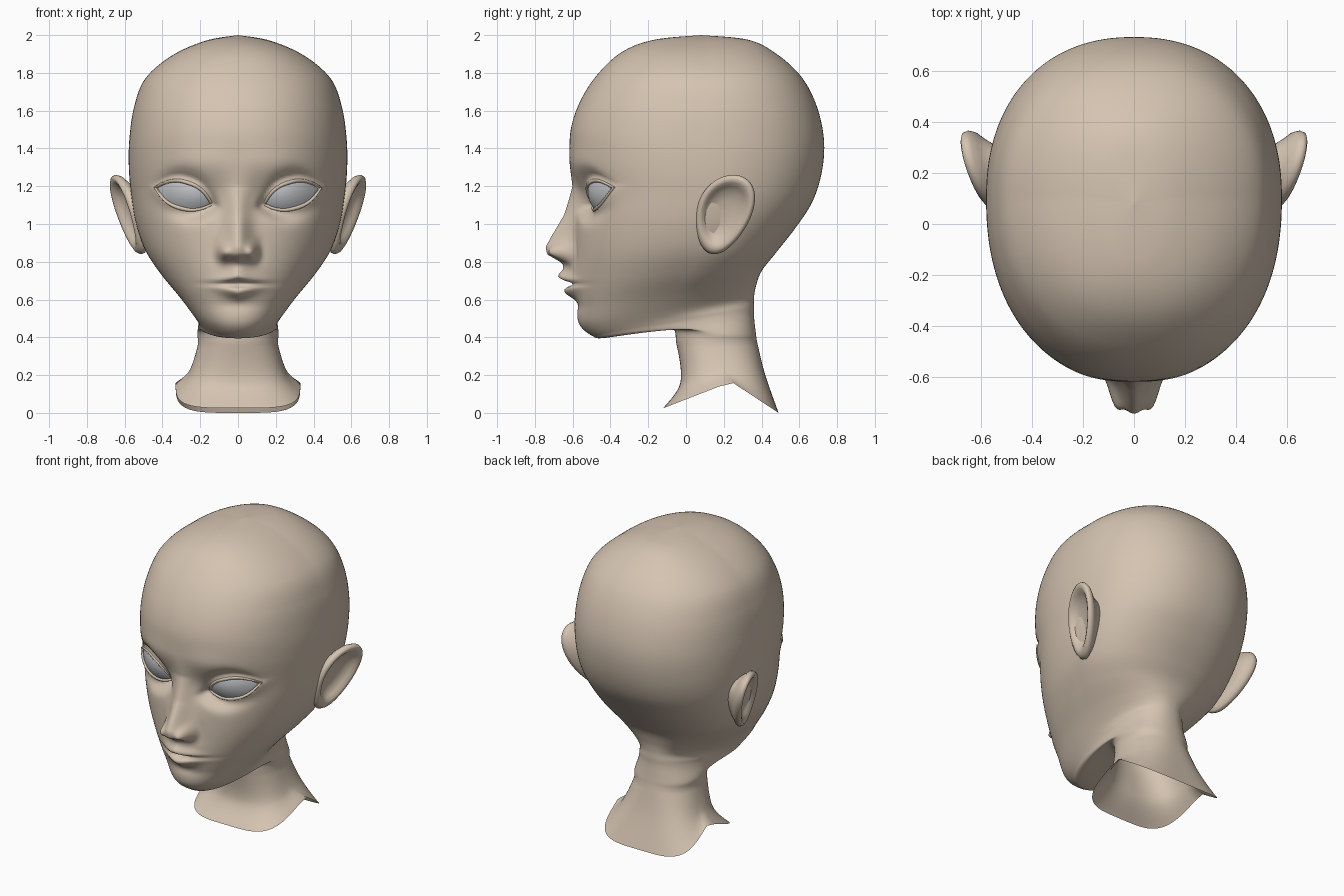
import bpy, bmesh, math
from mathutils import Vector

cube = bpy.data.objects.get("Cube")
if cube:
    bpy.data.objects.remove(cube, do_unlink=True)


def material(name, colour):
    mat = bpy.data.materials.new(name)
    mat.use_nodes = True
    mat.diffuse_color = (*colour, 1)
    mat.node_tree.nodes["Principled BSDF"].inputs["Base Color"].default_value = (*colour, 1)
    return mat


skin = material("warm_skin", (.66, .55, .44))
eye_grey = material("eye_grey", (.52, .53, .55))


def grid(name, rows, mat, wrap=False):
    """Skin a stack of closed rings into one smooth mesh."""
    bm = bmesh.new()
    rings = [[bm.verts.new(p) for p in row] for row in rows]
    pairs = list(zip(rings, rings[1:]))
    if wrap:
        pairs.append((rings[-1], rings[0]))
    for a, b in pairs:
        for i in range(len(a)):
            j = (i + 1) % len(a)
            bm.faces.new((a[i], a[j], b[j], b[i]))
    bmesh.ops.remove_doubles(bm, verts=bm.verts, dist=1e-5)
    bmesh.ops.recalc_face_normals(bm, faces=bm.faces)
    mesh = bpy.data.meshes.new(name)
    bm.to_mesh(mesh)
    bm.free()
    mesh.materials.append(mat)
    for face in mesh.polygons:
        face.use_smooth = True
    obj = bpy.data.objects.new(name, mesh)
    bpy.context.collection.objects.link(obj)
    return obj


def gauss(value, centre, width):
    return math.exp(-((value - centre) / width) ** 2 / 2)


def bump(x, z, cx, cz, wx, wz, height):
    return height * gauss(x, cx, wx) * gauss(z, cz, wz)


def catmull(p, t):
    i = min(int(t), len(p) - 2)
    f = t - i
    a, b, c, d = p[max(i - 1, 0)], p[i], p[i + 1], p[min(i + 2, len(p) - 1)]
    return [q + f / 2 * (r - o + f * (2 * o - 5 * q + 4 * r - s + f * (3 * (q - r) + s - o)))
            for o, q, r, s in zip(a, b, c, d)]


# Eye shape: a tilted almond lying on a shallow dome
EYE_X, EYE_Z, HALF = .2875, 1.1475, .149
COS, SIN = math.cos(.29), math.sin(.29)


def lid_height(u, upper):
    return (.072 if upper else .063) * (1 - abs(u) ** 2.4)


def eye_surface(x, z):
    return -.52 + 3 * (x - .22) ** 2 + 4 * (z - 1.17) ** 2


def eye_distance(x, z):
    dx, dz = x - EYE_X, z - EYE_Z
    v = dz * COS - dx * SIN
    return abs(v) - lid_height((dx * COS + dz * SIN) / HALF, v > 0), v


def eye_outline(angle, scale):
    u = math.cos(angle)
    v = math.copysign(lid_height(u, math.sin(angle) > 0), math.sin(angle)) * scale
    u *= HALF * scale
    return EYE_X + u * COS - v * SIN, EYE_Z + u * SIN + v * COS


# Nose ridge: height above the face for each level
NOSE = [(1.2, 0), (1.05, .05), (.93, .12), (.88, .145), (.84, .135), (.812, .08), (.79, .04), (.7, 0)]


def nose_height(z):
    for (z0, h0), (z1, h1) in zip(NOSE, NOSE[1:]):
        if z1 <= z <= z0:
            f = (z0 - z) / (z0 - z1)
            return h0 + (h1 - h0) * f
    return 0


def face_relief(x, y, z):
    """Move a point of the plain head forward or back to form the face."""
    mask = max(0, min(1, (-.15 - y) / .15))
    if not mask:
        return y
    x = abs(x)
    out = nose_height(z) * gauss(x, 0, .042 + .012 * gauss(z, .87, .06))
    out += bump(x, z, .075, .85, .024, .03, .07)          # nostril wings
    out += bump(x, z, .12, .86, .02, .04, -.012)
    out += bump(x, z, .12, 1.14, .05, .07, -.03)          # eye sockets
    out += bump(x, z, .28, 1.16, .14, .08, -.02)
    out += bump(x, z, .2, 1.33, .12, .05, .008)           # brow
    out += bump(x, z, 0, .72, .1, .07, .03)               # mouth mound
    out += bump(x, z, 0, .722 - x * .2, .075, .02, .045)  # upper lip
    out += bump(x, z, 0, .64 + x * .2, .07, .023, .042)   # lower lip
    out += bump(x, z, 0, .683, .095, .009, -.045)         # mouth line
    out += bump(x, z, 0, .575, .08, .025, -.012)
    y -= out * mask
    d, v = eye_distance(x, z)
    weight = math.exp(-(max(d, 0) / .05) ** 2) * mask
    target = eye_surface(x, z) - .01 + .06 * max(0, min(1, -d / .03))
    if v > 0:
        target += .01 * gauss(d, .035, .008)              # upper lid crease
    return y + (target - y) * weight


# Each ring: front (y, z), side (x, y, z), back (y, z), from crown to neck rim
RINGS = [
    (.08, 2, 0, .08, 2, .08, 2),
    (-.17, 1.975, .17, .1, 1.97, .33, 1.975),
    (-.34, 1.91, .35, .1, 1.89, .48, 1.9),
    (-.47, 1.79, .49, .1, 1.77, .61, 1.78),
    (-.56, 1.65, .55, .1, 1.62, .69, 1.63),
    (-.61, 1.5, .575, .1, 1.45, .73, 1.45),
    (-.615, 1.35, .578, .1, 1.3, .72, 1.28),
    (-.605, 1.2, .565, .1, 1.15, .67, 1.12),
    (-.595, 1.02, .54, .08, 1, .58, .98),
    (-.595, .85, .49, .05, .86, .47, .84),
    (-.59, .7, .41, 0, .74, .4, .75),
    (-.58, .57, .31, -.08, .62, .37, .67),
    (-.565, .47, .24, -.1, .53, .36, .61),
    (-.5, .41, .215, 0, .5, .36, .56),
    (-.42, .398, .21, .06, .47, .36, .51),
    (-.1, .456, .215, .15, .42, .37, .42),
    (-.05, .36, .215, .16, .35, .38, .36),
    (-.03, .16, .26, .19, .22, .42, .2),
    (-.12, .025, .33, .24, .165, .49, 0),
]
STEPS, HALF_COLUMNS = 12, 100


def head_ring(t):
    fy, fz, sx, sy, sz, by, bz = catmull(RINGS, t)
    power = .9 - .4 * max(0, t - len(RINGS) + 3) / 2
    points = []
    for i in range(-HALF_COLUMNS, HALF_COLUMNS):
        share = abs(i) / HALF_COLUMNS
        angle = math.pi * share ** 1.4
        c, s = math.cos(angle), max(0, math.sin(angle))
        ey, ez = (fy, fz) if c > 0 else (by, bz)
        k = abs(c) ** power
        x = math.copysign(sx * s ** power, i)
        y, z = sy + (ey - sy) * k, sz + (ez - sz) * k
        points.append((x, face_relief(x, y, z), z))
    return points


last = (len(RINGS) - 1) * STEPS
grid("head_and_neck", [head_ring(i / STEPS) for i in range(last + 1)], skin)

# Eyes, lids and ears, one set for each side
TURN = [2 * math.pi * i / 64 for i in range(64)]
# Ear section from the bowl over the rolled rim and round to the back
EAR = [(0, -.02), (.3, -.018), (.55, -.008), (.68, .012), (.78, .03), (.88, .036),
       (.96, .028), (1, .01), (.97, -.01), (.85, -.03), (.7, -.06), (.6, -.12)]


def ear_point(side, angle, r, h):
    c, s = math.cos(angle), math.sin(angle)
    narrow = 1 + .18 * s
    y = .2 + r * (.148 * c * narrow + .05 * s)
    z = 1.05 + r * .21 * s + .02 * (1 - r)
    return side * (.57 + .28 * (y - .2) + .25 * (z - 1.05) + h), y, z


for side, label in ((1, "left"), (-1, "right")):
    rows = []
    for scale, depth in [(k / 8, 0) for k in range(9)] + [(1.04, .01), (1, .04), (0, .06)]:
        outline = [eye_outline(a, scale) for a in TURN]
        rows.append([(side * x, eye_surface(x, z) + depth, z) for x, z in outline])
    grid(label + "_eye", rows, eye_grey)

    tube = []
    for k in range(10):
        a = 2 * math.pi * k / 10
        ring = []
        for t in TURN:
            x, z = eye_outline(t, 1.04)
            away = Vector((x - EYE_X, z - EYE_Z)).normalized() * .011 * math.cos(a)
            y = eye_surface(x, z) - .003 + .011 * math.sin(a)
            ring.append((side * (x + away.x), y, z + away.y))
        tube.append(ring)
    grid(label + "_eyelid_rim", tube, skin, wrap=True)

    grid(label + "_ear", [[ear_point(side, a, r, h) for a in TURN] for r, h in EAR], skin)
